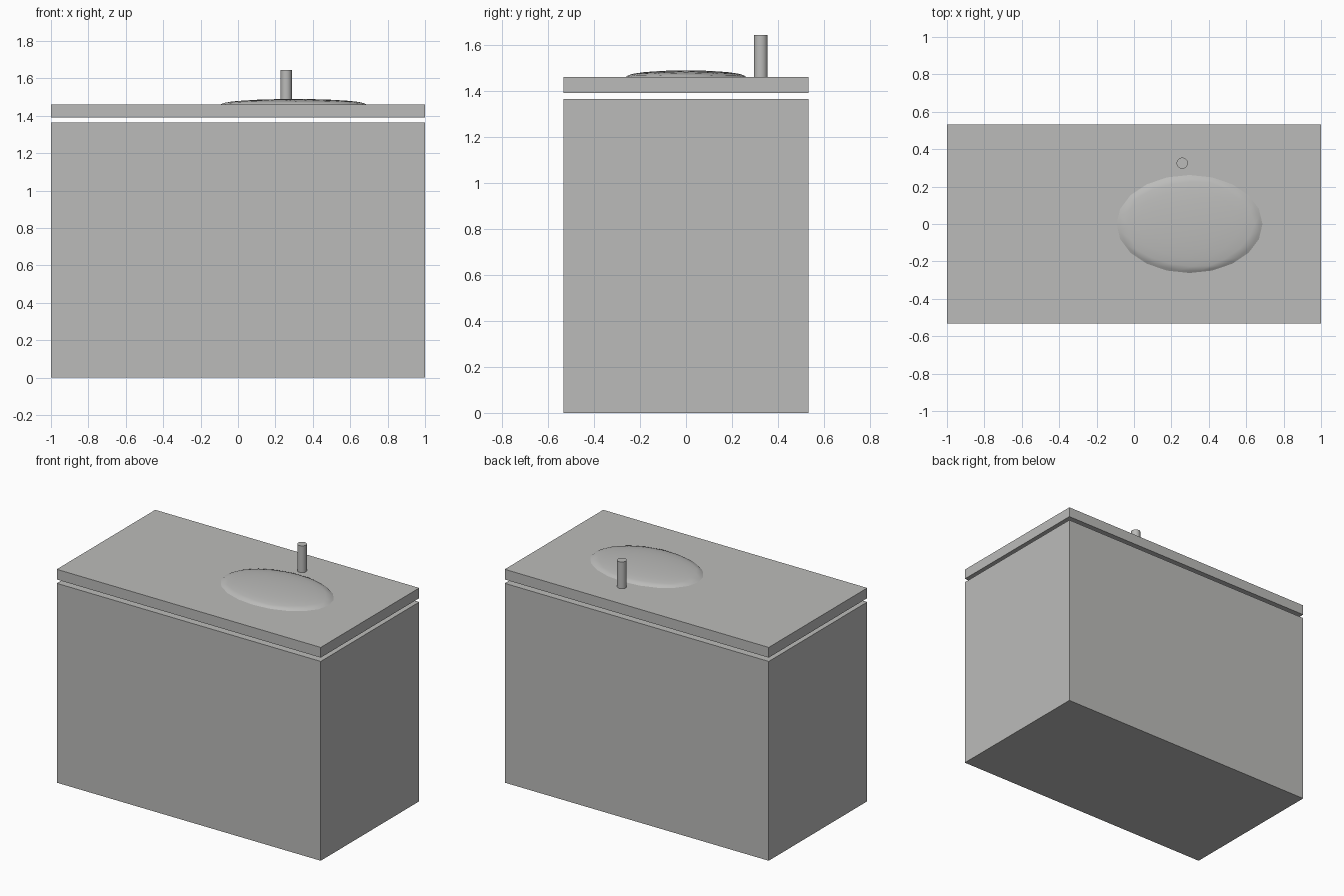
import bpy

cube = bpy.data.objects.get("Cube")
if cube:
    bpy.data.objects.remove(cube, do_unlink=True)

# One plain grey for the whole model
grey = bpy.data.materials.new("grey")
grey.use_nodes = True
colour = (0.5, 0.5, 0.49, 1)
grey.diffuse_color = colour
grey.node_tree.nodes["Principled BSDF"].inputs["Base Color"].default_value = colour


def finish(name):
    obj = bpy.context.object
    obj.name = name
    obj.data.materials.append(grey)
    return obj


def block(name, bottom, top, width=2.0, depth=1.066):
    bpy.ops.mesh.primitive_cube_add(size=1, location=(0, 0, (bottom + top) / 2))
    obj = finish(name)
    obj.scale = (width, depth, top - bottom)
    bpy.ops.object.transform_apply(location=False, rotation=False)


counter_top = 1.461

# Cabinet with a countertop floating just above it
block("cabinet", 0, 1.365)
block("countertop", 1.391, counter_top)

# Shallow oval basin swelling out of the countertop
bpy.ops.mesh.primitive_ico_sphere_add(subdivisions=3, radius=1, location=(0.297, 0, counter_top))
basin = finish("basin")
basin.scale = (0.39, 0.262, 0.029)
bpy.ops.object.transform_apply(location=False, rotation=False)
bpy.ops.object.shade_smooth_by_angle()

# Upright tap behind the basin
tap_top = 1.644
bpy.ops.mesh.primitive_cylinder_add(vertices=32, radius=0.03, depth=tap_top - counter_top,
                                    location=(0.258, 0.325, (tap_top + counter_top) / 2))
finish("tap")
bpy.ops.object.shade_smooth_by_angle()
